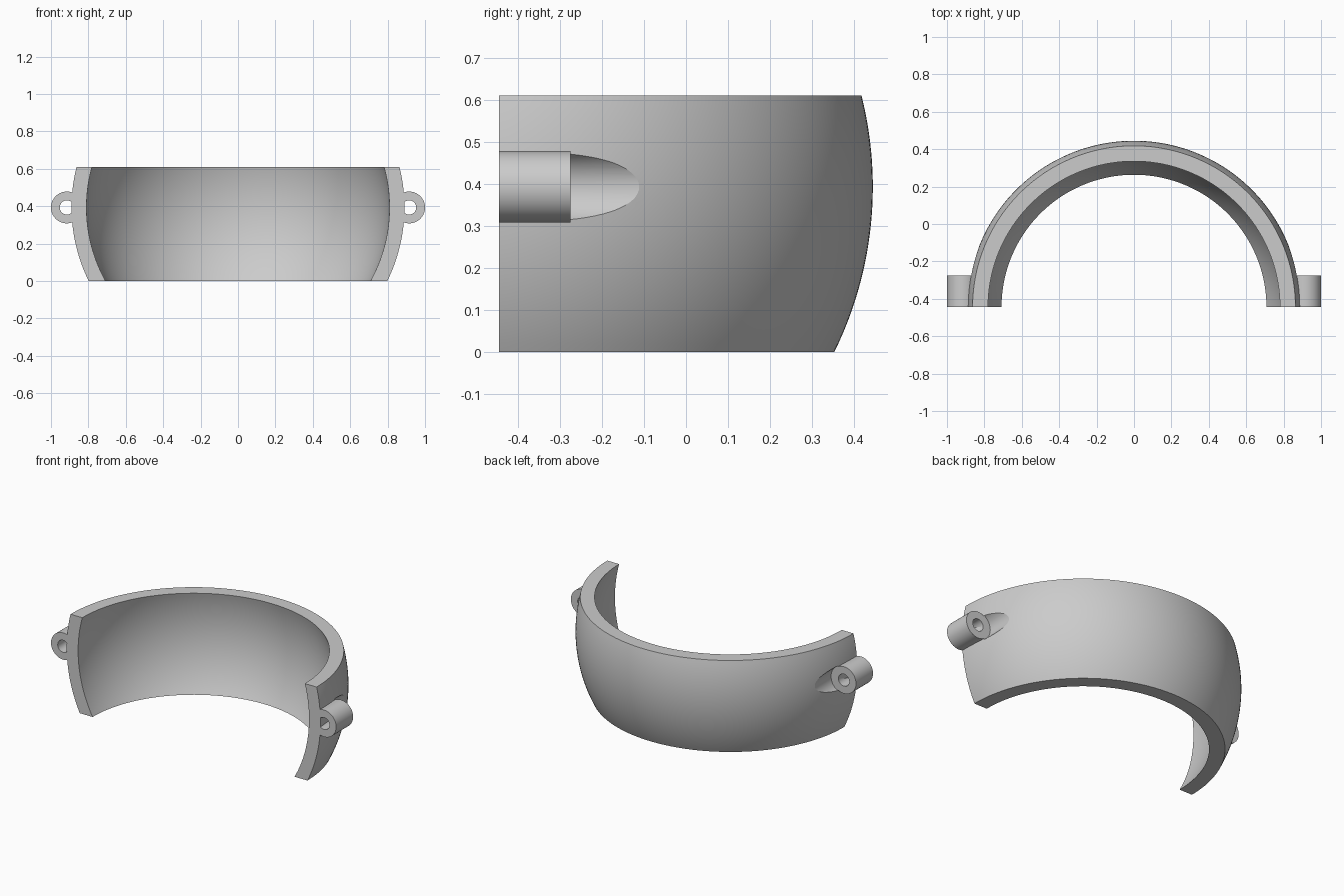
import bpy, bmesh, math
from mathutils import Matrix, Vector

cube = bpy.data.objects.get("Cube")
if cube:
    bpy.data.objects.remove(cube, do_unlink=True)

FRONT, HEIGHT, MID = -0.445, 0.61, 0.393      # cut plane, band height, sphere centre height
R_OUT, R_IN = 0.89, 0.81
LUG_X, LUG_R, HOLE_R, LUG_BACK = 0.915, 0.085, 0.038, -0.275
POCKET_R = 0.09

grey = bpy.data.materials.new("plain grey")
grey.use_nodes = True
colour = (0.6, 0.6, 0.6, 1)
grey.diffuse_color = colour
grey.node_tree.nodes["Principled BSDF"].inputs["Base Color"].default_value = colour


def make_object(name, bm):
    bmesh.ops.recalc_face_normals(bm, faces=bm.faces)
    mesh = bpy.data.meshes.new(name)
    bm.to_mesh(mesh)
    bm.free()
    mesh.materials.append(grey)
    obj = bpy.data.objects.new(name, mesh)
    bpy.context.collection.objects.link(obj)
    return obj


def arc(radius, steps=28):
    """Points (distance from axis, height) on a sphere between the flat rims."""
    low, high = math.asin(-MID / radius), math.asin((HEIGHT - MID) / radius)
    angles = [low + (high - low) * i / steps for i in range(steps + 1)]
    return [(radius * math.cos(a), MID + radius * math.sin(a)) for a in angles]


def half_band(name, steps=120):
    """Spherical wall section swept through half a turn, closed at both ends."""
    bm = bmesh.new()
    section = arc(R_OUT) + arc(R_IN)[::-1]
    rings = []
    for i in range(steps + 1):
        a = math.pi * i / steps
        rings.append([bm.verts.new((r * math.cos(a), FRONT + r * math.sin(a), z))
                      for r, z in section])
    n = len(section)
    for a, b in zip(rings, rings[1:]):
        for j in range(n):
            k = (j + 1) % n
            bm.faces.new((a[j], a[k], b[k], b[j]))
    bm.faces.new(rings[0])
    bm.faces.new(rings[-1])
    return make_object(name, bm)


def rod(name, x, radius, y0, y1, sides=64):
    """Solid cylinder lying along y."""
    bm = bmesh.new()
    place = (Matrix.Translation(Vector((x, (y0 + y1) / 2, MID)))
             @ Matrix.Rotation(math.pi / 2, 4, 'X'))
    bmesh.ops.create_cone(bm, cap_ends=True, segments=sides, radius1=radius,
                          radius2=radius, depth=y1 - y0, matrix=place)
    return make_object(name, bm)


def combine(target, tool, operation):
    mod = target.modifiers.new(operation.lower(), 'BOOLEAN')
    mod.operation, mod.solver, mod.object = operation, 'EXACT', tool
    bpy.context.view_layer.objects.active = target
    bpy.ops.object.modifier_apply(modifier=mod.name)
    bpy.data.objects.remove(tool, do_unlink=True)


band = half_band("half_ring_clamp")
for side in (-1, 1):
    x = side * LUG_X
    # clearance pocket behind each lug
    combine(band, rod("pocket_cutter", x, POCKET_R, LUG_BACK, 0.1), 'DIFFERENCE')
    # bolt lug with its hole
    lug = rod("bolt_lug", x, LUG_R, FRONT, LUG_BACK)
    combine(lug, rod("hole_cutter", x, HOLE_R, FRONT - 0.1, LUG_BACK + 0.1), 'DIFFERENCE')
    combine(band, lug, 'UNION')

bpy.ops.object.select_all(action='DESELECT')
band.select_set(True)
bpy.context.view_layer.objects.active = band
bpy.ops.object.shade_smooth_by_angle(angle=math.radians(15))
